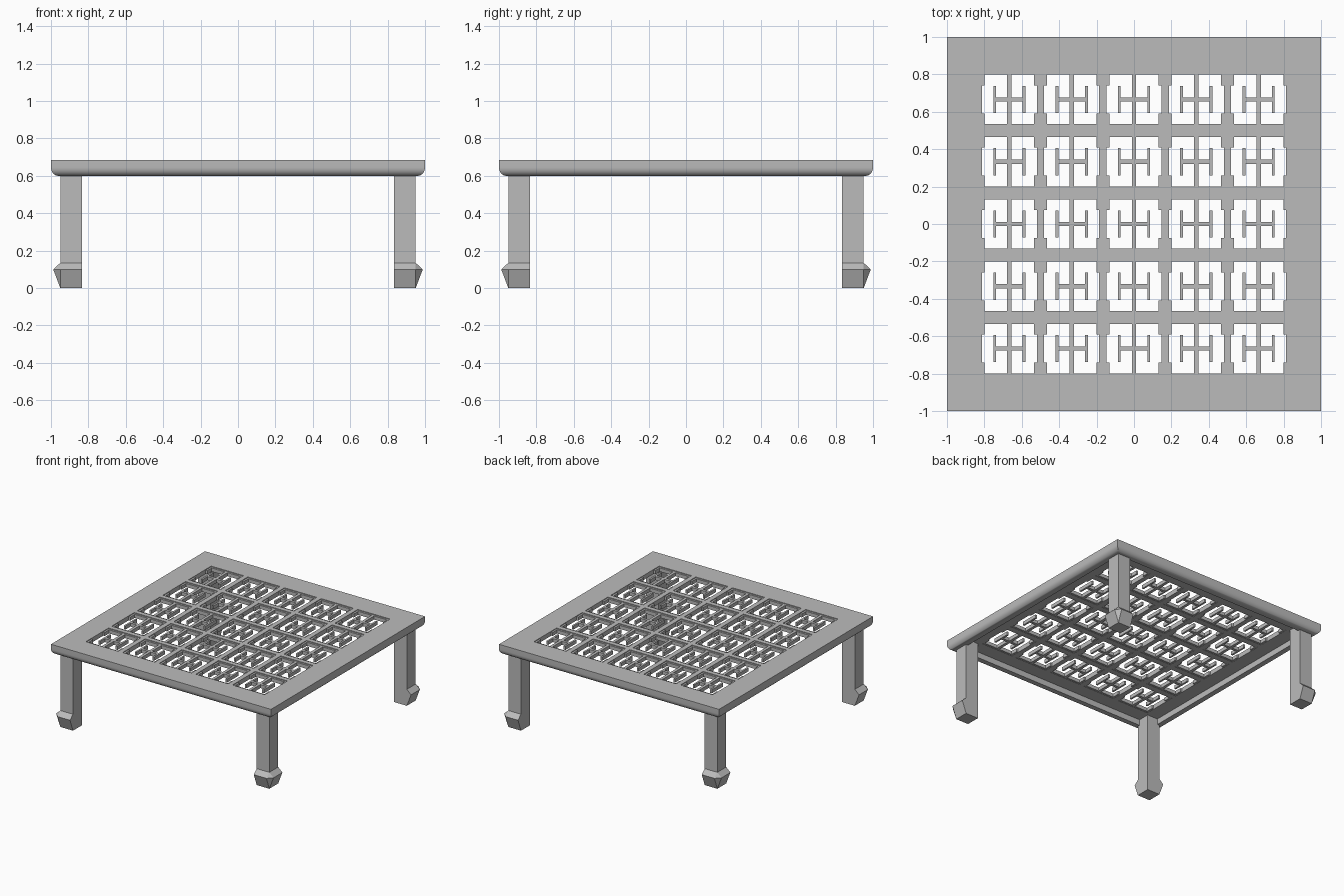
import bpy, bmesh, math

if "Cube" in bpy.data.objects:
    bpy.data.objects.remove(bpy.data.objects["Cube"])

TOP, UNDER = 0.685, 0.648      # table top surface and underside of the panel
PITCH, HALF = 0.333, 0.147     # spacing and half size of the square openings
INNER = 2 * PITCH + HALF       # inner edge of the border

grey = bpy.data.materials.new("grey wood")
grey.diffuse_color = (0.5, 0.5, 0.5, 1)
grey.use_nodes = True
grey.node_tree.nodes["Principled BSDF"].inputs["Base Color"].default_value = grey.diffuse_color


def finish(name, bm):
    bmesh.ops.recalc_face_normals(bm, faces=bm.faces)
    mesh = bpy.data.meshes.new(name)
    bm.to_mesh(mesh)
    bm.free()
    mesh.materials.append(grey)
    obj = bpy.data.objects.new(name, mesh)
    bpy.context.collection.objects.link(obj)
    return obj


def box(bm, x0, x1, y0, y1, z0, z1):
    v = [bm.verts.new((x, y, z)) for z in (z0, z1)
         for x, y in ((x0, y0), (x1, y0), (x1, y1), (x0, y1))]
    for f in ((3, 2, 1, 0), (4, 5, 6, 7), (0, 1, 5, 4), (1, 2, 6, 5), (2, 3, 7, 6), (3, 0, 4, 7)):
        bm.faces.new([v[i] for i in f])


# Border: rounded edge profile swept round the square, with a recessed underside
profile = [(INNER, UNDER), (INNER, TOP), (1.0, TOP)]
for i in range(9):
    a = math.radians(90 * i / 8)
    profile.append((0.96 + 0.04 * math.cos(a), 0.645 - 0.045 * math.sin(a)))
profile += [(0.93, 0.60), (0.93, UNDER)]
bm = bmesh.new()
rings = [[bm.verts.new((sx * r, sy * r, z)) for r, z in profile]
         for sx, sy in ((-1, -1), (1, -1), (1, 1), (-1, 1))]
for k in range(4):
    a, b = rings[k], rings[(k + 1) % 4]
    for i in range(len(profile)):
        j = (i + 1) % len(profile)
        bm.faces.new((a[i], b[i], b[j], a[j]))
border = finish("top_border", bm)
bpy.context.view_layer.objects.active = border
border.select_set(True)
bpy.ops.object.shade_smooth_by_angle(angle=math.radians(30))

# Grid bars dividing the top into five by five openings
bm = bmesh.new()
gap = PITCH / 2 - HALF
for i in range(4):
    c = (i - 1.5) * PITCH
    box(bm, -INNER, INNER, c - gap, c + gap, UNDER, TOP)
    for j in range(5):
        y = (j - 2) * PITCH
        box(bm, c - gap, c + gap, y - HALF, y + HALF, UNDER, TOP)
finish("grid_bars", bm)

# Fretwork in every opening: end brackets, centre bar and H-shaped key
bm = bmesh.new()
z0, z1 = UNDER + 0.002, TOP - 0.006
edge = HALF - 0.015
for i in range(5):
    for j in range(5):
        cx, cy = (i - 2) * PITCH, (j - 2) * PITCH

        def piece(xa, xb, ya, yb):
            box(bm, cx + min(xa, xb), cx + max(xa, xb),
                cy + min(ya, yb), cy + max(ya, yb), z0, z1)

        piece(-0.012, 0.012, -edge, edge)
        for s in (-1, 1):
            piece(-HALF, HALF, s * edge, s * HALF)
            piece(s * 0.012, s * 0.071, -0.011, 0.011)
            piece(s * 0.071, s * 0.086, -0.073, 0.073)
            for t in (-1, 1):
                piece(s * edge, s * HALF, t * 0.075, t * edge)
finish("fretwork", bm)

# Legs: square posts with an outward-flared, faceted foot
A, B, C = 0.835, 0.95, 0.988


def make_leg(name, sx, sy):
    bm = bmesh.new()

    def vert(x, y, z):
        return bm.verts.new((sx * x, sy * y, z))

    def square(z):
        return [vert(x, y, z) for x, y in ((A, A), (B, A), (B, B), (A, B))]

    base, ankle, head = square(0), square(0.135), square(UNDER)
    p, q, r, s = [vert(x, y, 0.10) for x, y in ((C, A), (C, B), (B, C), (A, C))]
    bm.faces.new(base)
    bm.faces.new(head)
    for k in range(4):
        n = (k + 1) % 4
        bm.faces.new((ankle[k], ankle[n], head[n], head[k]))
    for lv in (base, ankle):
        bm.faces.new((lv[1], lv[2], q, p))
        bm.faces.new((lv[2], r, q))
        bm.faces.new((lv[2], lv[3], s, r))
    bm.faces.new((base[0], base[1], p, ankle[1], ankle[0]))
    bm.faces.new((base[0], base[3], s, ankle[3], ankle[0]))
    finish(name, bm)


for side, sx in (("left", -1), ("right", 1)):
    for end, sy in (("front", -1), ("back", 1)):
        make_leg(f"{end}_{side}_leg", sx, sy)
